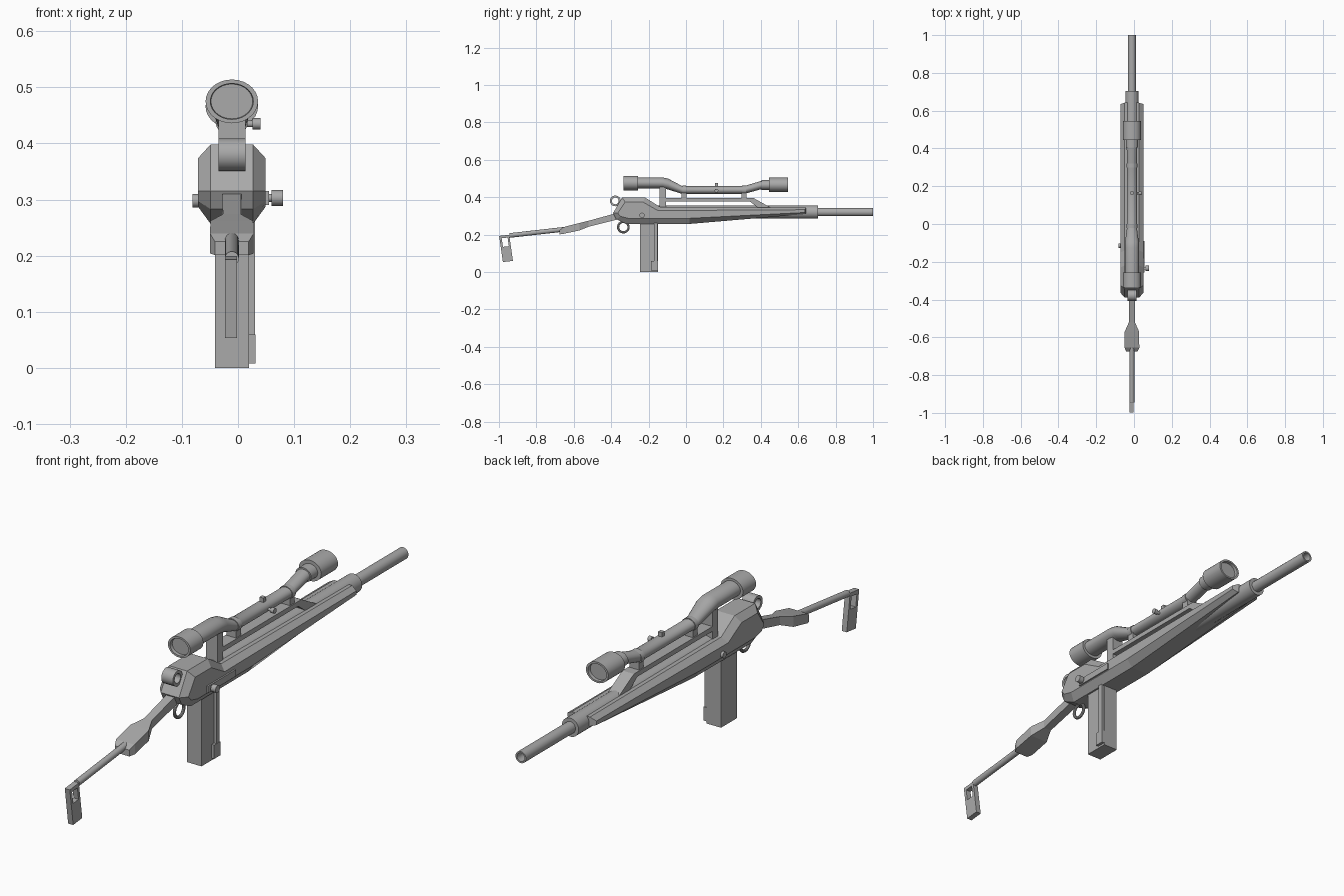
import bpy, bmesh, math
from mathutils import Vector

if "Cube" in bpy.data.objects:
    bpy.data.objects.remove(bpy.data.objects["Cube"])

CX = -0.011  # centre line of the model

grey = bpy.data.materials.new("metal grey")
grey.use_nodes = True
grey.diffuse_color = (0.4, 0.4, 0.4, 1)
grey.node_tree.nodes["Principled BSDF"].inputs["Base Color"].default_value = (0.4, 0.4, 0.4, 1)


def loft(name, rings, smooth=False, closed=False):
    """Skin a list of equal-length point rings; cap the ends unless closed."""
    bm = bmesh.new()
    rows = [[bm.verts.new(p) for p in ring] for ring in rings]
    n = len(rows[0])
    pairs = list(zip(rows, rows[1:] + rows[:1])) if closed else list(zip(rows, rows[1:]))
    for a, b in pairs:
        for i in range(n):
            j = (i + 1) % n
            bm.faces.new((a[i], a[j], b[j], b[i]))
    if not closed:
        bm.faces.new(rows[0])
        bm.faces.new(rows[-1])
    bmesh.ops.recalc_face_normals(bm, faces=bm.faces)
    mesh = bpy.data.meshes.new(name)
    bm.to_mesh(mesh)
    bm.free()
    mesh.materials.append(grey)
    ob = bpy.data.objects.new(name, mesh)
    bpy.context.collection.objects.link(ob)
    if smooth:
        bpy.ops.object.select_all(action="DESELECT")
        ob.select_set(True)
        bpy.context.view_layer.objects.active = ob
        bpy.ops.object.shade_smooth_by_angle(angle=math.radians(35))
    return ob


def slab(name, profile, x0, x1):
    """Side profile of (y, z) points extruded across x."""
    return loft(name, [[(x, y, z) for y, z in profile] for x in (x0, x1)])


def box(name, x, y, z):
    return slab(name, [(y[0], z[0]), (y[1], z[0]), (y[1], z[1]), (y[0], z[1])], *x)


def circle(n=28):
    return [(math.cos(2 * math.pi * i / n), math.sin(2 * math.pi * i / n)) for i in range(n)]


def tube(name, stations, wide=1.0, closed=False):
    """Round sections at (y, z, radius), running along y."""
    return loft(name, [[(CX + c * r * wide, y, z + s * r) for c, s in circle()]
                       for y, z, r in stations], True, closed)


def knob(name, stations, y, z, closed=False):
    """Round sections at (x, radius), running along x."""
    return loft(name, [[(x, y + c * r, z + s * r) for c, s in circle(16)]
                       for x, r in stations], True, closed)


# Body: full outline at the core, inset outline on the chamfered sides
outer = [(-.39, .315), (-.342, .398), (-.219, .398), (-.139, .348), (.642, .345),
         (.642, .31), (.02, .257), (-.32, .257), (-.374, .283)]
inner = [(-.365, .315), (-.325, .374), (-.23, .374), (-.15, .328), (.635, .333),
         (.635, .318), (.02, .287), (-.31, .287), (-.35, .297)]
loft("body", [[(CX + x, y, z) for y, z in line] for x, line in
              ((-.06, inner), (-.038, outer), (.038, outer), (.06, inner))])
tube("handguard", [(-.15, .32, .035), (.705, .32, .035)])
tube("barrel", [(.65, .32, .022), (1, .32, .022), (1, .32, .016), (.9, .32, .016)])

# Magazine with its side rib
box("magazine", (-.041, .02), (-.246, -.15), (0, .27))
box("magazine_rib", (.015, .03), (-.172, -.152), (.06, .265))
box("magazine_rib_foot", (.015, .031), (-.186, -.15), (.008, .06))

# Bolt rail, bolt handle and release button
box("bolt_rail", (.03, .055), (-.257, -.09), (.29, .315))
knob("bolt_stem", [(.04, .007), (.062, .007)], -.235, .303)
knob("bolt_handle", [(.06, .014), (.08, .014)], -.235, .303)
knob("release_button", [(-.081, .012), (-.06, .012)], -.115, .298)

# Rear hoop and sling ring
knob("rear_hoop", [(-.035, .029), (.013, .029), (.013, .018), (-.035, .018)], -.378, .38, True)
bend = circle(24)
loft("sling_ring", [[(CX + .006 * s, -.335 + (.028 + .006 * c) * a, .24 + (.028 + .006 * c) * b)
                     for c, s in circle(10)] for a, b in bend], True, True)

# Stock: neck flaring into a wide grip, then a rod and the butt frame
neck = [(-.36, .30, .017, .018), (-.52, .258, .016, .016), (-.57, .242, .038, .02),
        (-.655, .222, .039, .018), (-.675, .213, .03, .012)]
loft("stock_neck", [[(CX + sx * w, y, z + sz * h) for sx, sz in
                     ((-1, -1), (1, -1), (1, 1), (-1, 1))] for y, z, w, h in neck])
tube("stock_rod", [(-.6, .234, .0125), (-.945, .195, .0125)])


def butt(u, v):
    """Point on the leaning butt plate, u across and v up."""
    return (-.979 + .054 * u - .02 * v, .053 + .006 * u + .14 * v)


for name, u0, u1, v0, v1 in (("butt_plate", 0, 1, 0, .57), ("butt_rear_bar", 0, .22, .5, 1),
                             ("butt_front_bar", .8, 1, .5, 1), ("butt_top_bar", 0, 1, .9, 1)):
    slab(name, [butt(u0, v0), butt(u1, v0), butt(u1, v1), butt(u0, v1)], CX - .012, CX + .009)

# Scope mount: rear post, rail with a front ramp, and blocks under the tube
slab("mount_post", [(-.142, .34), (-.108, .34), (-.108, .46), (-.142, .46)], CX - .024, CX + .024)
slab("mount_rail", [(-.142, .378), (.34, .378), (.39, .34), (.46, .34), (.36, .396), (-.142, .396)],
     CX - .024, CX + .024)
for i, y in enumerate((-.01, .31)):
    box(f"mount_block_{i + 1}", (CX - .02, CX + .02), (y - .014, y + .014), (.39, .43))
    tube(f"scope_ring_{i + 1}", [(y - .01, .438, .024), (y + .01, .438, .024)], 1.2)

# Scope: cranked tube, two bells with recessed lenses, two adjusters
tube("scope_tube", [(-.27, .476, .029), (-.125, .476, .029), (-.095, .47, .029),
                    (-.02, .438, .021), (.31, .438, .021), (.40, .464, .022), (.46, .465, .022)], 1.25)
for name, y0, y1, z in (("scope_rear_bell", -.335, -.257, .475), ("scope_front_bell", .545, .445, .466)):
    lens = y0 + math.copysign(.012, y1 - y0)
    tube(name, [(lens, z, .031), (y0, z, .032), (y0, z, .039), (y1, z, .039)], 1.2)
tube("scope_front_collar", [(.405, .465, .027), (.45, .465, .027)], 1.2)
box("top_adjuster", (CX - .008, CX + .008), (.155, .171), (.45, .475))
knob("side_adjuster_stem", [(.005, .006), (.03, .006)], .163, .435)
knob("side_adjuster", [(.026, .01), (.04, .01)], .163, .435)
